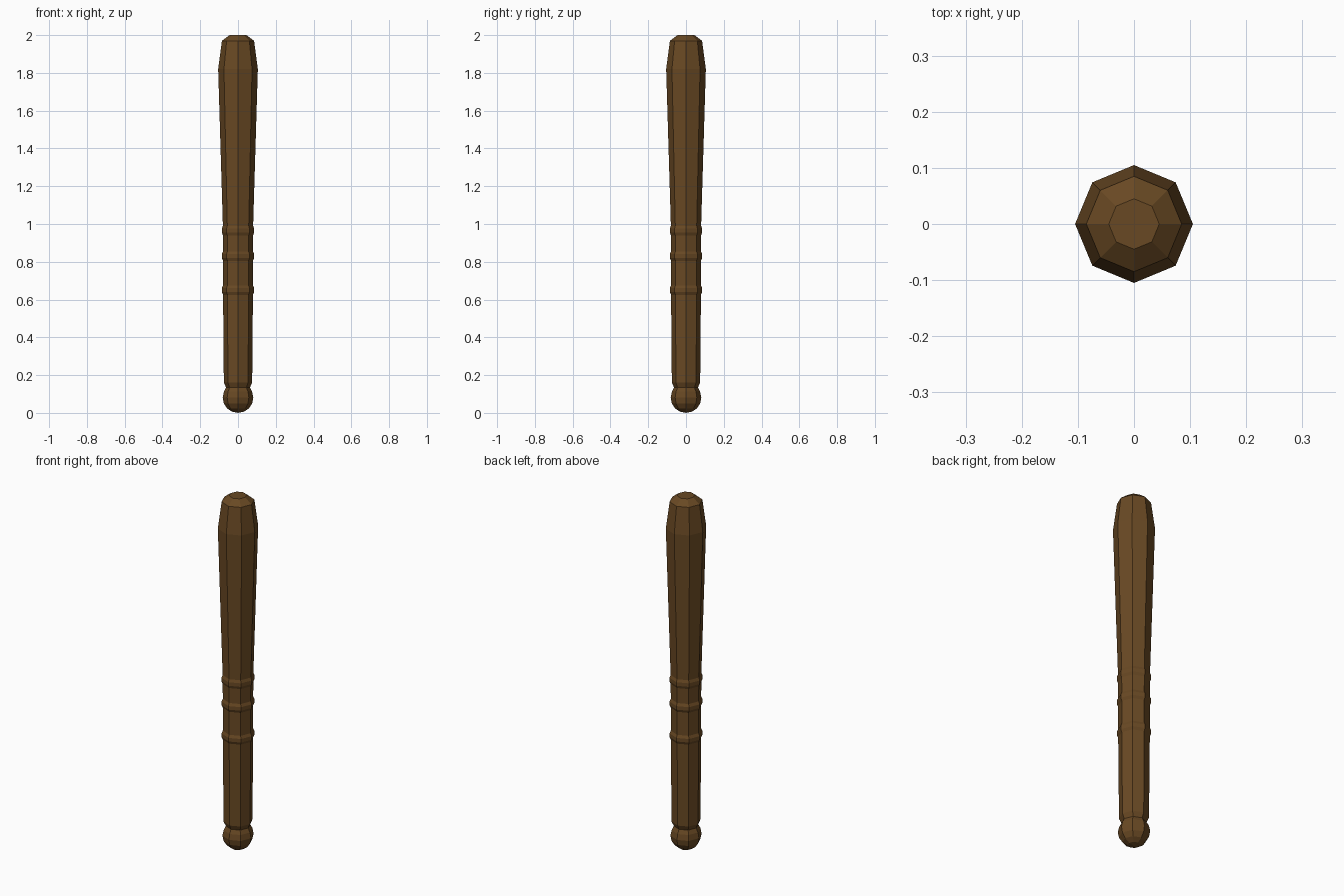
import bpy, bmesh
from math import pi, cos, sin

if "Cube" in bpy.data.objects:
    bpy.data.objects.remove(bpy.data.objects["Cube"])

SIDES = 8
wood = bpy.data.materials.new("brown_wood")
wood.diffuse_color = (0.14, 0.066, 0.017, 1)
wood.use_nodes = True
wood.node_tree.nodes["Principled BSDF"].inputs["Base Color"].default_value = wood.diffuse_color


def lathe(name, profile, cap_bottom=False, cap_top=False):
    """Revolve (radius, z) points, listed bottom to top, into a flat octagonal part."""
    bm = bmesh.new()
    rings = [[bm.verts.new((r * cos(2 * pi * i / SIDES), r * sin(2 * pi * i / SIDES), z))
              for i in range(SIDES)] for r, z in profile]
    for a, b in zip(rings, rings[1:]):
        for i in range(SIDES):
            j = (i + 1) % SIDES
            bm.faces.new((a[i], a[j], b[j], b[i]))
    if cap_bottom:
        bm.faces.new(rings[0][::-1])
    if cap_top:
        bm.faces.new(rings[-1])
    bmesh.ops.remove_doubles(bm, verts=bm.verts, dist=1e-5)
    mesh = bpy.data.meshes.new(name)
    bm.to_mesh(mesh)
    bm.free()
    mesh.materials.append(wood)
    obj = bpy.data.objects.new(name, mesh)
    bpy.context.collection.objects.link(obj)
    return obj


def bead(z, r):
    """Small raised ring turned into the shaft."""
    return [(r, z - 0.025), (0.086, z - 0.01), (0.086, z + 0.01), (r, z + 0.025)]


# Round pommel, tucked in at the neck
R, MID = 0.081, 0.081
ball = [(R * sin(t), MID - R * cos(t)) for t in (k * pi / 8 for k in range(7))]
lathe("pommel", ball[:-1] + [(0.063, 0.134)])

# Handle with three turned rings
lathe("handle", [(0.063, 0.134), (0.075, 0.16)]
      + bead(0.65, 0.079) + bead(0.83, 0.079) + bead(0.965, 0.080))

# Flaring striking end with bevelled tip
lathe("striking_end", [(0.080, 0.99), (0.105, 1.82), (0.085, 1.97), (0.045, 2.0)],
      cap_top=True)
